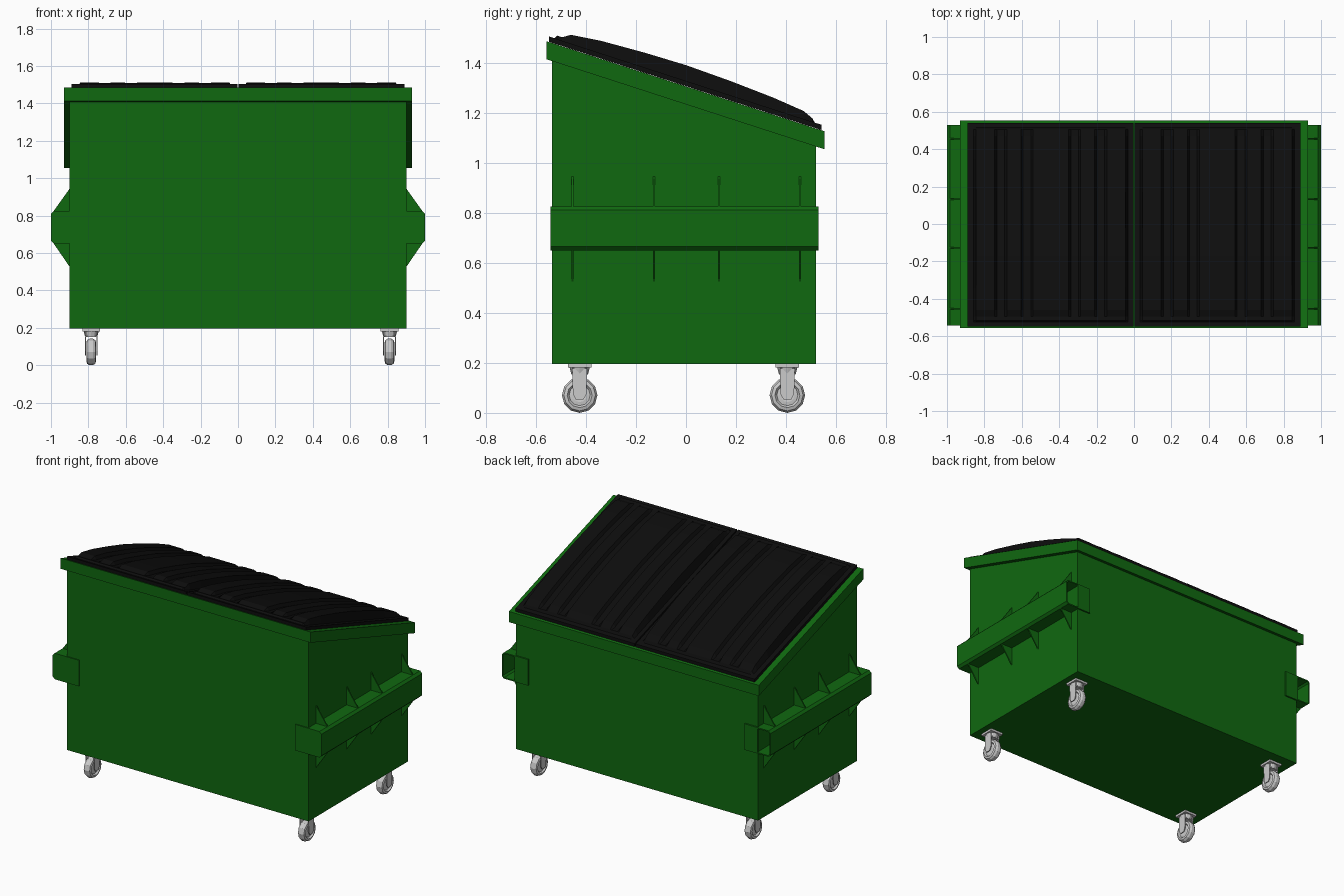
import bpy, bmesh, math
from mathutils import Vector

if "Cube" in bpy.data.objects:
    bpy.data.objects.remove(bpy.data.objects["Cube"])


def material(name, rgb):
    m = bpy.data.materials.new(name)
    m.diffuse_color = (*rgb, 1)
    m.use_nodes = True
    m.node_tree.nodes["Principled BSDF"].inputs["Base Color"].default_value = m.diffuse_color
    return m


GREEN = material("green_paint", (0.005, 0.14, 0.005))
BLACK = material("black_plastic", (0.004, 0.004, 0.004))


def finish(name, bm, mat=None):
    bmesh.ops.recalc_face_normals(bm, faces=bm.faces[:])
    me = bpy.data.meshes.new(name)
    bm.to_mesh(me)
    bm.free()
    ob = bpy.data.objects.new(name, me)
    bpy.context.collection.objects.link(ob)
    if mat:
        me.materials.append(mat)
    return ob


def add_prism(bm, pts, axis, a, b):
    """Extrude a 2D outline along x (points are y,z) or along y (points are x,z)."""
    def put(p, t):
        return (t, p[0], p[1]) if axis == "x" else (p[0], t, p[1])
    lo = [bm.verts.new(put(p, a)) for p in pts]
    hi = [bm.verts.new(put(p, b)) for p in pts]
    bm.faces.new(lo)
    bm.faces.new(hi[::-1])
    n = len(pts)
    for i in range(n):
        bm.faces.new((lo[i], lo[(i + 1) % n], hi[(i + 1) % n], hi[i]))


def rect(x0, x1, z0, z1):
    return [(x0, z0), (x1, z0), (x1, z1), (x0, z1)]


def rim_z(y):
    return 1.31 - 0.324 * y


def band(y0, y1, top, bottom):
    """Side outline that follows the sloping rim."""
    return [(y0, rim_z(y0) + bottom), (y1, rim_z(y1) + bottom),
            (y1, rim_z(y1) + top), (y0, rim_z(y0) + top)]


# Body: open tub with a sloping top
bm = bmesh.new()
add_prism(bm, [(-0.535, 0.2), (0.52, 0.2), (0.52, rim_z(0.52) - 0.01),
               (-0.535, rim_z(-0.535) - 0.01)], "x", -0.9, 0.9)
bm.normal_update()
top = max(bm.faces, key=lambda f: f.calc_center_median().z)
bmesh.ops.delete(bm, geom=[top], context="FACES_ONLY")
body = finish("body", bm, GREEN)
wall = body.modifiers.new("wall", "SOLIDIFY")
wall.thickness = 0.012
wall.offset = -1

# Rim: four bars around the opening, and a centre bar under the lids
bm = bmesh.new()
for s in (-1, 1):
    add_prism(bm, band(-0.557, 0.554, 0, -0.072), "x", s * 0.86, s * 0.93)
for y0, y1 in ((-0.557, -0.5), (0.5, 0.554)):
    add_prism(bm, band(y0, y1, 0, -0.072), "x", -0.86, 0.86)
finish("rim", bm, GREEN)
bm = bmesh.new()
add_prism(bm, band(-0.5, 0.5, 0.0, -0.05), "x", -0.03, 0.03)
finish("centre_bar", bm, GREEN)

# Lids: crowned panels with long grooves
FLANGE = 0.022
CROWN = [(-0.548, FLANGE), (-0.525, FLANGE), (-0.515, 0.036), (-0.495, 0.036),
         (-0.46, 0.057), (-0.34, 0.072), (-0.17, 0.081), (0, 0.085), (0.18, 0.079),
         (0.35, 0.068), (0.47, 0.054), (0.505, 0.036), (0.515, FLANGE), (0.541, FLANGE)]
GROOVES = [(0.145, 0.21), (0.285, 0.35), (0.54, 0.605), (0.68, 0.745)]


def build_lid(name, side):
    cols = [(0.004, "flat"), (0.032, "flat"), (0.046, "crown")]
    for a, b in GROOVES:
        cols += [(a, "crown"), (a + 0.012, "groove"), (b - 0.012, "groove"), (b, "crown")]
    cols += [(0.844, "crown"), (0.858, "flat"), (0.89, "flat")]
    bm = bmesh.new()
    grid = []
    for x, kind in cols:
        line = []
        for y, h in CROWN:
            if kind == "flat":
                h = FLANGE
            elif kind == "groove" and -0.48 < y < 0.5:
                h = max(FLANGE, h - 0.022)
            line.append(bm.verts.new((side * x, y, rim_z(y) + h)))
        grid.append(line)
    for a, b in zip(grid, grid[1:]):
        for j in range(len(CROWN) - 1):
            bm.faces.new((a[j], b[j], b[j + 1], a[j + 1]))
    # skirt down to the rim
    edges = [e for e in bm.edges if e.is_boundary]
    new = bmesh.ops.extrude_edge_only(bm, edges=edges)["geom"]
    for v in new:
        if isinstance(v, bmesh.types.BMVert):
            v.co.z = rim_z(v.co.y) + 0.001
    return finish(name, bm, BLACK)


build_lid("left_lid", -1)
build_lid("right_lid", 1)

# Fork pockets: hollow sleeves, closed in front by a plate, open at the back
for side, label in ((-1, "left"), (1, "right")):
    def flip(pts):
        return [(side * x, z) for x, z in pts]
    bm = bmesh.new()
    sleeve = [(0.9, 0.83), (0.985, 0.83), (1.0, 0.815), (1.0, 0.67), (0.985, 0.655), (0.9, 0.655),
              (0.9, 0.663), (0.981, 0.663), (0.992, 0.674), (0.992, 0.811), (0.981, 0.822), (0.9, 0.822)]
    add_prism(bm, flip(sleeve), "y", -0.535, 0.53)
    finish(label + "_fork_pocket", bm, GREEN)

    bm = bmesh.new()
    add_prism(bm, flip([(0.805, 0.655), (0.985, 0.655), (1.0, 0.67), (1.0, 0.815),
                        (0.985, 0.83), (0.805, 0.83)]), "y", -0.542, -0.534)
    add_prism(bm, flip(rect(0.805, 0.905, 0.655, 0.83)), "y", 0.519, 0.53)
    finish(label + "_pocket_plates", bm, GREEN)

    # Triangular gussets above and below each pocket
    bm = bmesh.new()
    for y in (-0.453, -0.128, 0.131, 0.455):
        add_prism(bm, flip([(0.898, 0.83), (0.985, 0.83), (0.898, 0.952)]), "y", y - 0.004, y + 0.004)
        add_prism(bm, flip([(0.898, 0.655), (0.985, 0.655), (0.898, 0.528)]), "y", y - 0.004, y + 0.004)
    finish(label + "_gussets", bm, GREEN)


# Casters: lathed wheel, fork, swivel and mounting plate
def build_caster(name, cx, cy):
    bm = bmesh.new()
    zc, sides = 0.076, 12
    profile = [(-0.014, 0.0), (-0.018, 0.028), (-0.016, 0.042), (-0.026, 0.05), (-0.022, 0.063),
               (-0.009, 0.071), (0.009, 0.071), (0.022, 0.063), (0.026, 0.05), (0.016, 0.042),
               (0.018, 0.028), (0.014, 0.0)]
    vs = [bm.verts.new((cx + x, cy, zc + r)) for x, r in profile]
    es = [bm.edges.new(p) for p in zip(vs, vs[1:])]
    bmesh.ops.spin(bm, geom=vs + es, cent=(cx, cy, zc), axis=(1, 0, 0),
                   angle=math.tau, steps=sides, use_duplicate=False)
    bmesh.ops.remove_doubles(bm, verts=bm.verts[:], dist=1e-4)
    finish(name + "_wheel", bm)

    bm = bmesh.new()
    leg = [(cy - 0.03, 0.182), (cy - 0.027, 0.08), (cy - 0.015, 0.058), (cy + 0.015, 0.058),
           (cy + 0.027, 0.08), (cy + 0.03, 0.182)]
    for s in (-1, 1):
        add_prism(bm, leg, "x", cx + s * 0.029, cx + s * 0.034)
    add_prism(bm, rect(cy - 0.03, cy + 0.03, 0.155, 0.162), "x", cx - 0.034, cx + 0.034)
    add_prism(bm, rect(cx - 0.012, cx + 0.012, 0.07, 0.082), "y", cy - 0.008, cy + 0.008)
    ring = bmesh.ops.create_cone(bm, cap_ends=True, segments=12, radius1=0.033,
                                 radius2=0.04, depth=0.028)["verts"]
    bmesh.ops.translate(bm, verts=ring, vec=Vector((cx, cy, 0.172)))
    finish(name + "_fork", bm)

    bm = bmesh.new()
    add_prism(bm, rect(cx - 0.047, cx + 0.047, 0.186, 0.202), "y", cy - 0.047, cy + 0.047)
    finish(name + "_plate", bm)


for xl, x in (("left", -0.785), ("right", 0.81)):
    for yl, y in (("front", -0.425), ("back", 0.405)):
        build_caster(f"{yl}_{xl}_caster", x, y)

# Settle the casters exactly on the ground
low = min((o.matrix_world @ v.co).z for o in bpy.data.objects for v in o.data.vertices)
for o in bpy.data.objects:
    o.location.z -= low
